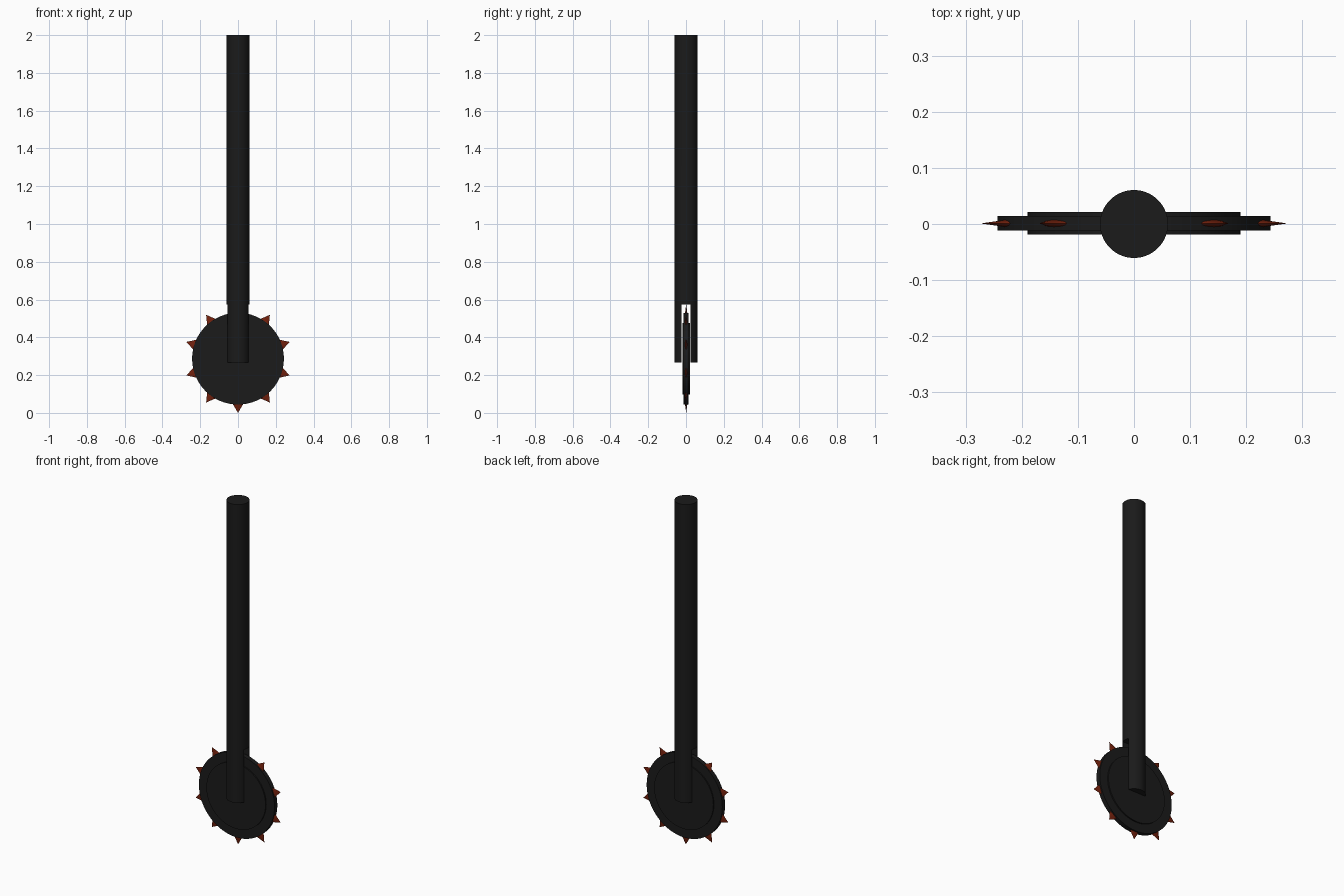
import bpy, bmesh, math
from mathutils import Matrix

if "Cube" in bpy.data.objects:
    bpy.data.objects.remove(bpy.data.objects["Cube"])

def material(name, color):
    m = bpy.data.materials.new(name)
    m.diffuse_color = (*color, 1)
    m.use_nodes = True
    m.node_tree.nodes["Principled BSDF"].inputs["Base Color"].default_value = m.diffuse_color
    return m

BLACK = material("black metal", (0.0105, 0.0105, 0.0105))
RUST = material("rust red", (0.17, 0.015, 0.004))
WHEEL_Z, WHEEL_Y = 0.287, 0.001

def finish(name, bm, mat):
    bmesh.ops.recalc_face_normals(bm, faces=bm.faces[:])
    mesh = bpy.data.meshes.new(name)
    bm.to_mesh(mesh)
    bm.free()
    mesh.materials.append(mat)
    ob = bpy.data.objects.new(name, mesh)
    bpy.context.collection.objects.link(ob)
    return ob

def smooth(ob):
    bpy.ops.object.select_all(action='DESELECT')
    ob.select_set(True)
    bpy.context.view_layer.objects.active = ob
    bpy.ops.object.shade_smooth_by_angle(angle=math.radians(35))

# Handle: long round bar with a forked lower end
bm = bmesh.new()
bmesh.ops.create_cone(bm, cap_ends=True, segments=64, radius1=0.0605, radius2=0.0605,
                      depth=1.732, matrix=Matrix.Translation((0, 0, 1.134)))
handle = finish("handle", bm, BLACK)

# Slot cutter for the fork
bm = bmesh.new()
bmesh.ops.create_cube(bm, size=1, matrix=Matrix.Translation((0, 0, 0.373))
                      @ Matrix.Diagonal((0.3, 0.046, 0.4, 1)))
cutter = finish("slot_cutter", bm, BLACK)
cutter.hide_render = True
mod = handle.modifiers.new("slot", 'BOOLEAN')
mod.object = cutter
mod.operation = 'DIFFERENCE'
mod.solver = 'EXACT'
bpy.context.view_layer.objects.active = handle
bpy.ops.object.modifier_apply(modifier=mod.name)
bpy.data.objects.remove(cutter)
smooth(handle)

# Wheel: lathed disc with a raised, wider hub on both sides
profile = [(0, -0.02), (0.19, -0.02), (0.19, -0.013), (0.243, -0.013),
           (0.243, 0.013), (0.19, 0.013), (0.19, 0.02), (0, 0.02)]
bm = bmesh.new()
verts = [bm.verts.new((r, y, 0)) for r, y in profile]
edges = [bm.edges.new(p) for p in zip(verts, verts[1:])]
bmesh.ops.spin(bm, geom=verts + edges, cent=(0, 0, 0), axis=(0, 1, 0),
               angle=math.tau, steps=64, use_duplicate=False)
bmesh.ops.remove_doubles(bm, verts=bm.verts[:], dist=0.0001)
wheel = finish("wheel", bm, BLACK)
wheel.location = (0, WHEEL_Y, WHEEL_Z)
smooth(wheel)

# Spikes: ten flattened cones around the rim, one pointing straight down
bm = bmesh.new()
for i in range(10):
    turn = Matrix.Rotation(i * math.tau / 10 + math.pi, 4, 'Y')
    bmesh.ops.create_cone(bm, cap_ends=True, segments=24, radius1=0.034, radius2=0, depth=0.058,
                          matrix=turn @ Matrix.Translation((0, 0, 0.258))
                          @ Matrix.Diagonal((1, 0.23, 1, 1)))
spikes = finish("spikes", bm, RUST)
spikes.location = (0, WHEEL_Y, WHEEL_Z)
smooth(spikes)
